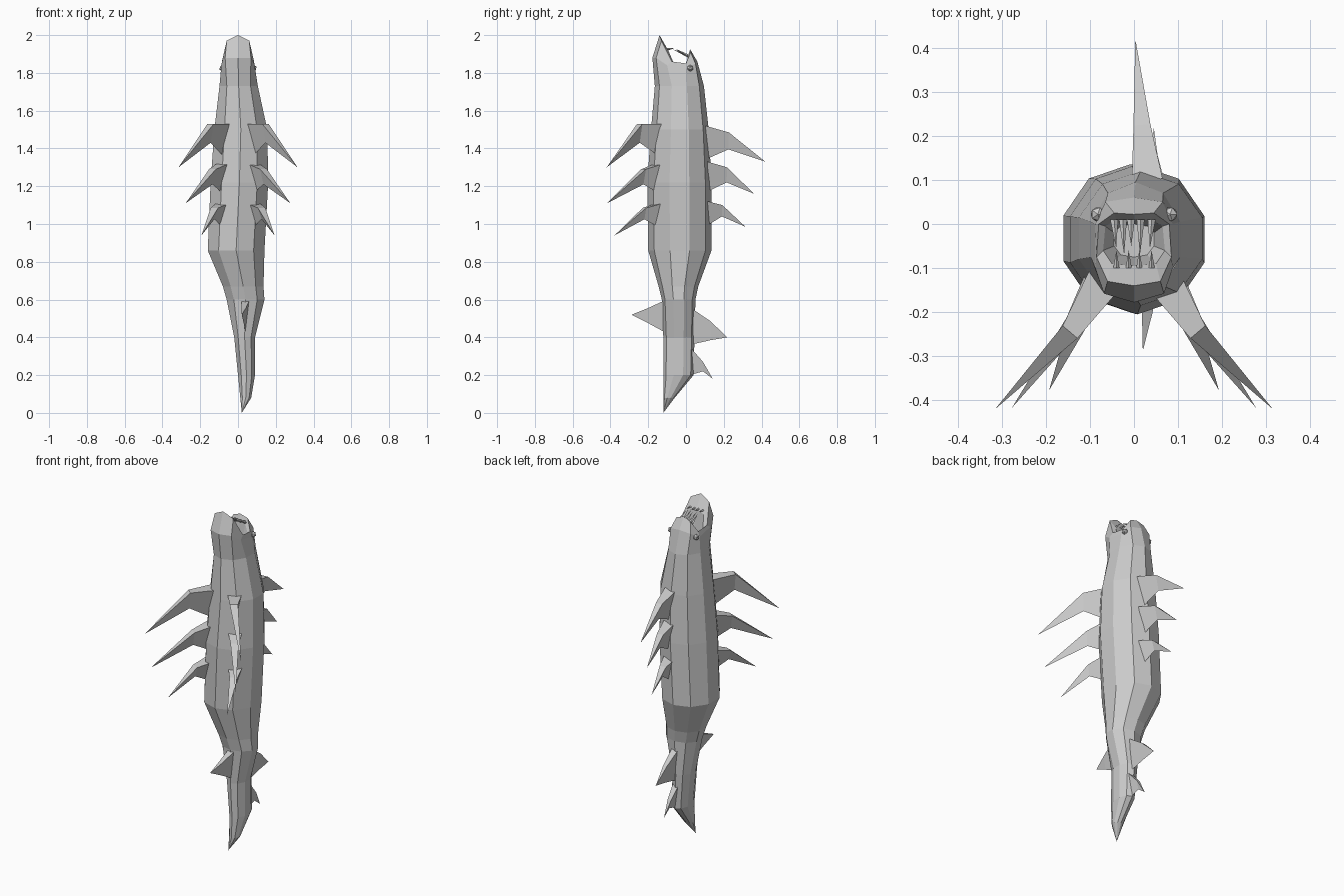
import bpy, bmesh
from math import sin, cos, pi
from mathutils import Vector

N = 10


def finish(bm, name):
    bmesh.ops.recalc_face_normals(bm, faces=bm.faces)
    me = bpy.data.meshes.new(name)
    bm.to_mesh(me)
    bm.free()
    ob = bpy.data.objects.new(name, me)
    bpy.context.collection.objects.link(ob)
    return ob


def loft(name, rings, caps=True):
    """Skin a list of point rings; a one-point ring closes to a tip."""
    bm = bmesh.new()
    rs = [[bm.verts.new(p) for p in r] for r in rings]
    for a, b in zip(rs, rs[1:]):
        n = max(len(a), len(b))
        for i in range(n):
            j = (i + 1) % n
            if len(a) == 1:
                bm.faces.new((a[0], b[j], b[i]))
            elif len(b) == 1:
                bm.faces.new((a[i], a[j], b[0]))
            else:
                bm.faces.new((a[i], a[j], b[j], b[i]))
    if caps:
        for r in (rs[0], rs[-1]):
            if len(r) > 2:
                bm.faces.new(r)
    return finish(bm, name)


def ring(z, x0, x1, y0, y1):
    cx, cy, rx, ry = (x0 + x1) / 2, (y0 + y1) / 2, (x1 - x0) / 2, (y1 - y0) / 2
    return [(cx + rx * sin(2 * pi * i / N) / 0.951, cy - ry * cos(2 * pi * i / N), z)
            for i in range(N)]


def mirrored(half):
    """Half ring from lower jaw centre to upper jaw centre, completed on -x."""
    return half + [(-x, y, z) for x, y, z in half[-2:0:-1]]


# Body with twisted tail, split jaws and hollow mouth
body = [[(0.02, -0.12, 0.0)],
        ring(0.08, 0.012, 0.07, -0.12, -0.06),
        ring(0.20, 0.0, 0.09, -0.12, 0.04),
        ring(0.40, -0.02, 0.09, -0.12, 0.045),
        ring(0.60, -0.06, 0.14, -0.128, 0.05),
        ring(0.67, -0.08, 0.135, -0.145, 0.065),
        ring(0.86, -0.16, 0.14, -0.20, 0.135),
        ring(1.22, -0.145, 0.16, -0.205, 0.135),
        ring(1.50, -0.125, 0.155, -0.185, 0.12),
        ring(1.73, -0.098, 0.105, -0.165, 0.095),
        mirrored([(0, -0.178, 1.88), (0.068, -0.158, 1.88), (0.088, -0.10, 1.84),
                  (0.088, 0.0, 1.82), (0.065, 0.05, 1.85), (0, 0.06, 1.86)]),
        mirrored([(0, -0.14, 2.0), (0.06, -0.13, 1.97), (0.085, -0.075, 1.86),
                  (0.08, 0.0, 1.85), (0.045, 0.025, 1.91), (0, 0.022, 1.925)]),
        mirrored([(0, -0.095, 1.92), (0.05, -0.09, 1.91), (0.07, -0.06, 1.84),
                  (0.065, -0.005, 1.84), (0.04, 0.01, 1.88), (0, 0.01, 1.89)]),
        mirrored([(0, -0.075, 1.78), (0.03, -0.07, 1.78), (0.045, -0.05, 1.78),
                  (0.045, -0.02, 1.78), (0.03, -0.005, 1.78), (0, 0, 1.78)])]
loft("body", body)


# Hooked fins: flat top edge, sharp underside, pointed tip
def fin(name, root, elbow, tip, h, he, w):
    root, elbow, tip = Vector(root), Vector(elbow), Vector(tip)
    out = tip - root
    t = Vector((-out.y, out.x, 0)).normalized()
    down = Vector((0, 0, -1))
    loft(name, [[root + t * w, root - t * w, root + down * h],
                [elbow + t * w * 0.55, elbow - t * w * 0.55, elbow + down * he],
                [tip]])


side_fins = [
    ((0.07, -0.13, 1.53), (0.145, -0.245, 1.53), (0.315, -0.42, 1.30), 0.18, 0.10),
    ((0.08, -0.14, 1.32), (0.135, -0.225, 1.29), (0.277, -0.417, 1.11), 0.16, 0.08),
    ((0.08, -0.14, 1.11), (0.125, -0.22, 1.085), (0.193, -0.378, 0.94), 0.13, 0.06)]
for k, (r, e, t, h, he) in enumerate(side_fins):
    for s, label in ((1, "right"), (-1, "left")):
        fin(f"side_fin_{label}_{k + 1}", *[(s * p[0], p[1], p[2]) for p in (r, e, t)],
            h, he, 0.04)

back_fins = [
    ((0.03, 0.10, 1.52), (0.018, 0.225, 1.485), (0.003, 0.42, 1.33), 0.18, 0.09),
    ((0.03, 0.11, 1.33), (0.018, 0.215, 1.30), (0.003, 0.36, 1.16), 0.16, 0.08),
    ((0.03, 0.11, 1.12), (0.018, 0.19, 1.10), (0.003, 0.315, 0.985), 0.13, 0.06)]
for k, f in enumerate(back_fins):
    fin(f"back_fin_{k + 1}", *f, 0.035)

# Tail fins
fin("tail_fin_belly", (0.04, -0.10, 0.60), (0.03, -0.20, 0.555), (0.02, -0.288, 0.52),
    0.18, 0.08, 0.022)
fin("tail_fin_upper", (0.045, 0.02, 0.56), (0.045, 0.13, 0.485), (0.045, 0.218, 0.40),
    0.20, 0.10, 0.022)
fin("tail_fin_lower", (0.045, 0.02, 0.35), (0.045, 0.09, 0.27), (0.045, 0.142, 0.18),
    0.15, 0.05, 0.02)


# Teeth: slim four-sided spikes along both jaws
def tooth(name, base, tip, r):
    bx, by, bz = base
    loft(name, [[(bx - r, by, bz), (bx, by, bz - r), (bx + r, by, bz), (bx, by, bz + r)],
                [tip]])


for k, (x, l) in enumerate([(-0.045, 0.06), (-0.025, 0.075), (-0.007, 0.055),
                            (0.015, 0.075), (0.04, 0.06)]):
    tooth(f"upper_tooth_{k + 1}", (x, 0.01, 1.89), (x * 0.9, 0.005 - l, 1.925), 0.009)
for k, x in enumerate((-0.04, -0.012, 0.012, 0.04)):
    tooth(f"lower_tooth_{k + 1}", (x, -0.10, 1.925), (x, -0.06, 1.93), 0.007)

# Eyes
for s, label in ((1, "right"), (-1, "left")):
    bpy.ops.mesh.primitive_ico_sphere_add(subdivisions=1, radius=0.018,
                                          location=(s * 0.082, 0.022, 1.825))
    bpy.context.object.name = f"eye_{label}"
